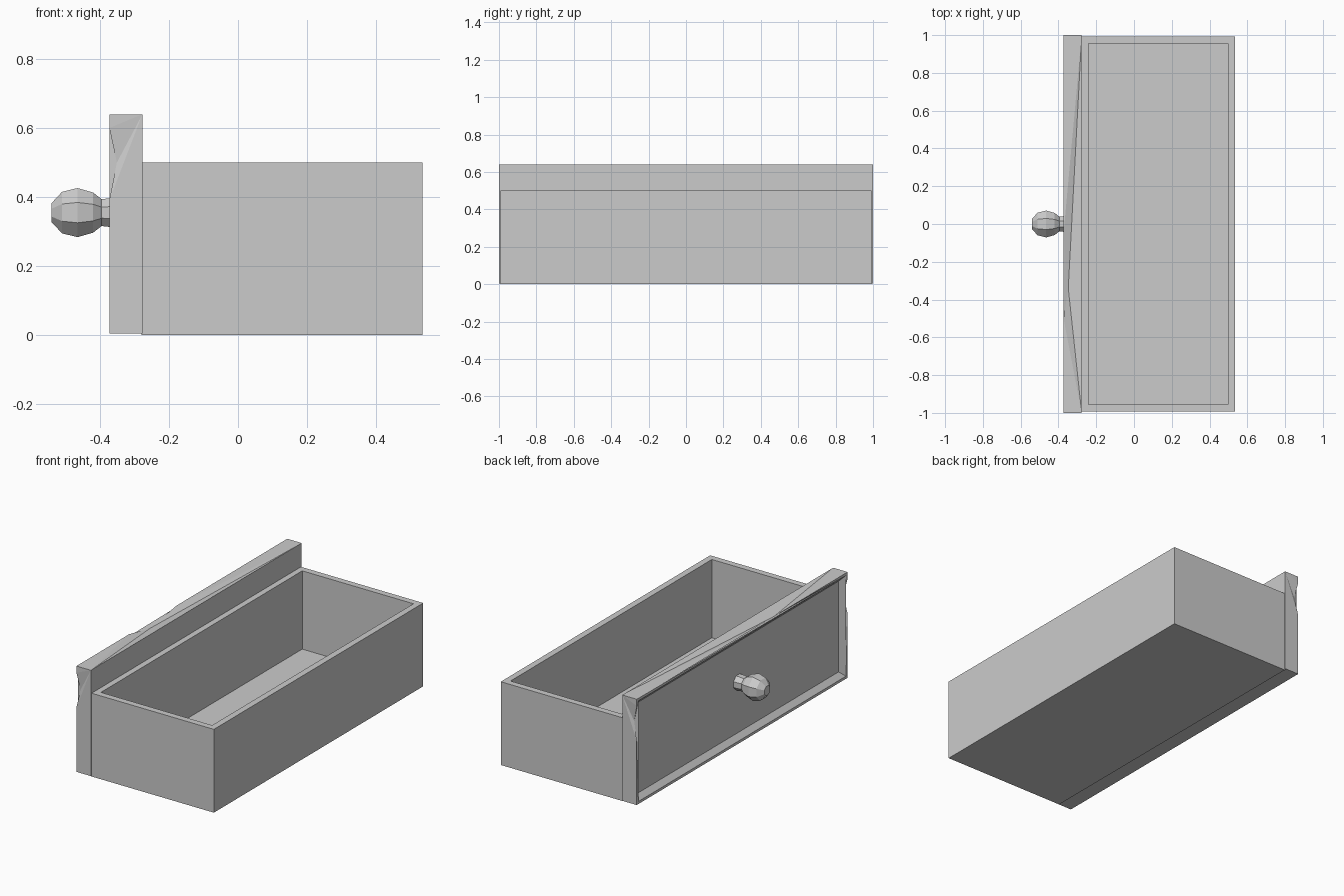
import bpy
import bmesh
import math
from mathutils import Matrix, Vector

cube = bpy.data.objects.get("Cube")
if cube:
    bpy.data.objects.remove(cube, do_unlink=True)

GREY = (0.6, 0.6, 0.6, 1.0)
grey = bpy.data.materials.new("plain_grey")
grey.use_nodes = True
grey.diffuse_color = GREY
grey.node_tree.nodes["Principled BSDF"].inputs["Base Color"].default_value = GREY


def block(low, high):
    """A box mesh between two corners."""
    bm = bmesh.new()
    low, high = Vector(low), Vector(high)
    size = Matrix.Diagonal((high - low).to_4d())
    size[3][3] = 1
    bmesh.ops.create_cube(bm, size=1, matrix=Matrix.Translation((low + high) / 2) @ size)
    return bm


def facing(bm, direction):
    bm.normal_update()
    return max(bm.faces, key=lambda f: f.normal.dot(Vector(direction)))


def finish(bm, name):
    bmesh.ops.recalc_face_normals(bm, faces=bm.faces)
    mesh = bpy.data.meshes.new(name)
    bm.to_mesh(mesh)
    bm.free()
    mesh.materials.append(grey)
    obj = bpy.data.objects.new(name, mesh)
    bpy.context.collection.objects.link(obj)


def dent(bm, on_edge, axis, stops, offset):
    """Split a straight edge at three stops and push in the middle one."""
    points = []
    for t in stops:
        for e in bm.edges:
            a, b = sorted((v.co[axis], v) for v in e.verts) if e.verts[0].co[axis] != e.verts[1].co[axis] else (None, None)
            if a and a[0] < t < b[0] and all(on_edge(v.co) for v in e.verts):
                points.append(bmesh.utils.edge_split(e, a[1], (t - a[0]) / (b[0] - a[0]))[1])
                break
    points[1].co += Vector(offset)


# Open tray with thin walls and a floor
tray = block((-0.28, -0.993, 0), (0.535, 0.993, 0.5))
rim = facing(tray, (0, 0, 1))
bmesh.ops.inset_region(tray, faces=[rim], thickness=0.054)
well = bmesh.ops.extrude_face_region(tray, geom=[rim])
bmesh.ops.delete(tray, geom=[rim], context='FACES_ONLY')
bmesh.ops.translate(tray, vec=(0, 0, -0.47),
                    verts=[v for v in well["geom"] if isinstance(v, bmesh.types.BMVert)])
finish(tray, "drawer_tray")

# Tall front panel with a sloped recess
X, TOP = -0.373, 0.64
panel = block((X, -1, 0.005), (-0.277, 1, TOP))
face = facing(panel, (-1, 0, 0))
bmesh.ops.inset_region(panel, faces=[face], thickness=0.022)
bmesh.ops.inset_region(panel, faces=[face], thickness=0.042, depth=-0.028)

# Worn dents on the outer edges of the panel
def front(co):
    return abs(co.x - X) < 0.001

dent(panel, lambda c: front(c) and c.z > TOP - 0.001, 1, (-0.5, -0.34, -0.05), (0.025, 0, -0.02))
for side in (-1, 1):
    dent(panel, lambda c: front(c) and c.y * side > 0.999, 2, (0.39, 0.5, 0.6), (0.022, -0.008 * side, 0))
bmesh.ops.triangulate(panel, faces=[f for f in panel.faces if len(f.verts) > 4])
finish(panel, "front_panel")

# Faceted round knob on a flared neck, turned around the x axis
profile = [(-0.54, 0.03), (-0.51, 0.065), (-0.465, 0.077), (-0.42, 0.063),
           (-0.395, 0.042), (-0.365, 0.046), (-0.335, 0.046)]
SIDES = 8
knob = bmesh.new()
rings = []
for x, r in profile:
    angles = [math.tau * (i + 0.5) / SIDES for i in range(SIDES)]
    rings.append([knob.verts.new((x, r * math.cos(a), 0.355 + r * math.sin(a))) for a in angles])
for near, far in zip(rings, rings[1:]):
    for i in range(SIDES):
        j = (i + 1) % SIDES
        knob.faces.new((near[i], near[j], far[j], far[i]))
knob.faces.new(rings[0])
knob.faces.new(rings[-1])
finish(knob, "knob")
